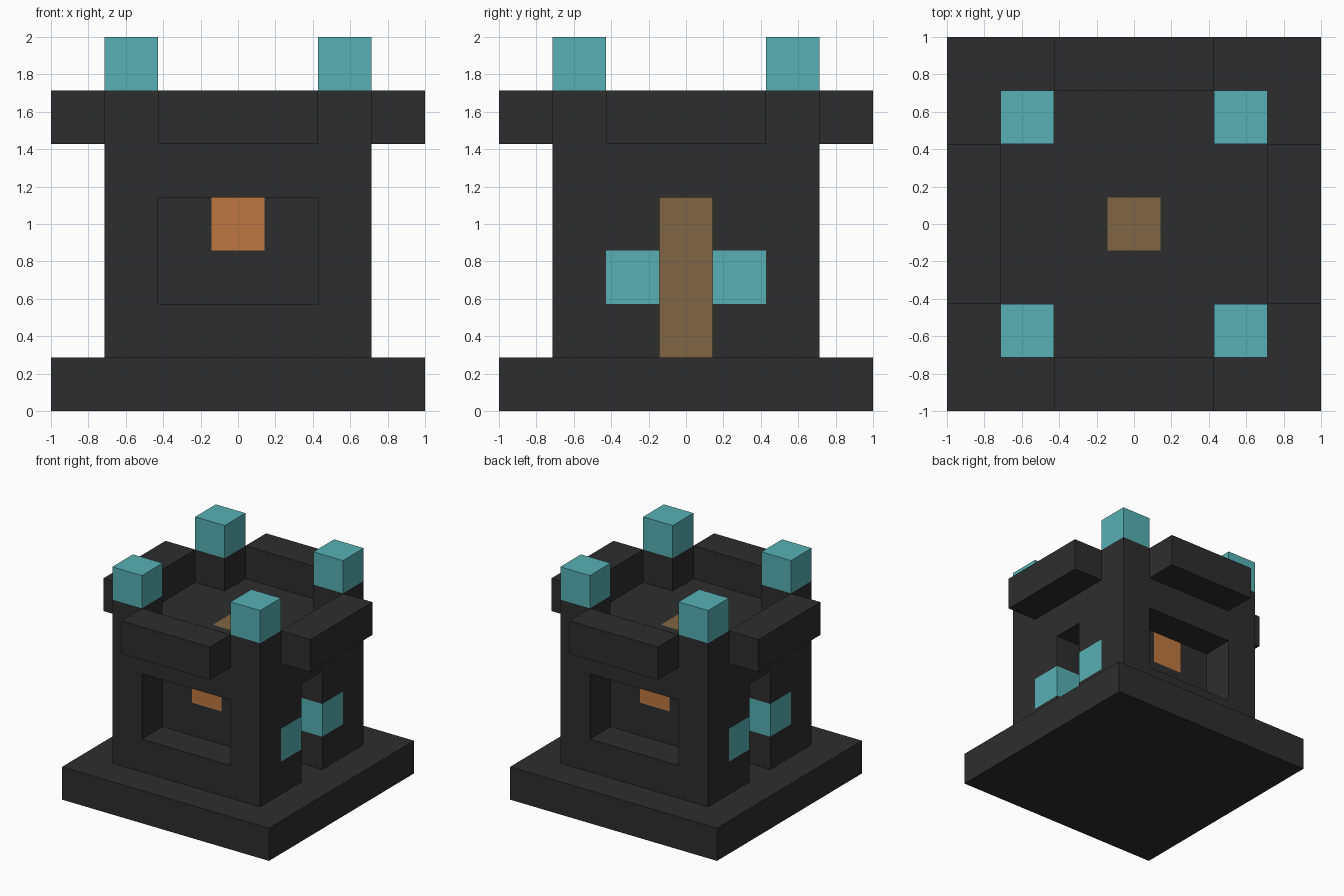
import bpy
import bmesh
import math
from mathutils import Vector, Matrix

if "Cube" in bpy.data.objects:
    bpy.data.objects.remove(bpy.data.objects["Cube"], do_unlink=True)

U = 2 / 7  # size of one building block


def make_material(name, color):
    mat = bpy.data.materials.new(name)
    mat.use_nodes = True
    mat.diffuse_color = (*color, 1)
    bsdf = next(n for n in mat.node_tree.nodes if n.type == 'BSDF_PRINCIPLED')
    bsdf.inputs["Base Color"].default_value = (*color, 1)
    return mat


stone = make_material("dark_stone", (0.027, 0.027, 0.027))
teal = make_material("teal", (0.095, 0.434, 0.456))
orange = make_material("orange", (0.515, 0.188, 0.051))
brown = make_material("brown", (0.216, 0.133, 0.058))


def finish(bm, name, mats):
    mesh = bpy.data.meshes.new(name)
    bm.to_mesh(mesh)
    bm.free()
    for mat in mats:
        mesh.materials.append(mat)
    obj = bpy.data.objects.new(name, mesh)
    bpy.context.collection.objects.link(obj)
    return obj


def box(name, center, size, mat):
    """Box in block units; center z is the underside."""
    bm = bmesh.new()
    bmesh.ops.create_cube(bm, size=1)
    x, y, z = center
    place = Matrix.Translation((x * U, y * U, (z + size[2] / 2) * U))
    bm.transform(place @ Matrix.Diagonal((*(s * U for s in size), 1)))
    return finish(bm, name, [mat])


def blocks(name, cells, mats, paint):
    """Outer skin of a set of unit blocks, coloured block by block."""
    bm = bmesh.new()
    for cell in cells:
        for axis in range(3):
            for sign in (-1, 1):
                n, a, b = Vector(), Vector(), Vector()
                n[axis], a[(axis + 1) % 3], b[(axis + 2) % 3] = sign, 1, sign
                if tuple(int(c + d) for c, d in zip(cell, n)) in cells:
                    continue
                mid = Vector(cell) + Vector((0, 0, 0.5)) + n / 2
                ring = (-a - b, a - b, a + b, b - a)
                face = bm.faces.new([bm.verts.new((mid + r / 2) * U) for r in ring])
                face.material_index = paint(*cell)
    bmesh.ops.remove_doubles(bm, verts=bm.verts, dist=0.001)
    bmesh.ops.dissolve_limit(bm, angle_limit=math.radians(1), verts=bm.verts,
                             edges=bm.edges, delimit={'MATERIAL'})
    return finish(bm, name, mats)


# Base slab
box("base", (0, 0, 0), (7, 7, 1), stone)

# Tower body: solid core, then window recesses front/back and door slots on the sides
span = range(-2, 3)
cells = {(x, y, z) for x in span for y in span for z in range(1, 5)}
for s in (-1, 1):
    cells -= {(x, 2 * s, z) for x in (-1, 0, 1) for z in (2, 3)}
    cells -= {(2 * s, 0, z) for z in (1, 2, 3)}
# Corner posts rising above the roof
cells |= {(x, y, 5) for x in (-2, 2) for y in (-2, 2)}


def tower_color(x, y, z):
    if abs(x) == 2 and abs(y) == 1 and z == 2:
        return 1  # panels beside the doors
    if x == 0 and abs(y) == 1 and z == 3:
        return 2  # lamp inside each window
    if (abs(x) == 1 and y == 0 and z < 4) or (x == 0 and y == 0):
        return 3  # doors and roof hatch
    return 0


blocks("tower", cells, [stone, teal, orange, brown], tower_color)

# Overhanging parapets
for s, fb, lr in ((-1, "front", "right"), (1, "back", "left")):
    box(fb + "_parapet", (0, 3 * s, 5), (3, 1, 1), stone)
    box(lr + "_parapet", (3 * s, 0, 5), (1, 3, 1), stone)

# Bright caps on the corner posts
for x, lr in ((-2, "right"), (2, "left")):
    for y, fb in ((-2, "front"), (2, "back")):
        box(f"{fb}_{lr}_cap", (x, y, 6), (1, 1, 1), teal)
